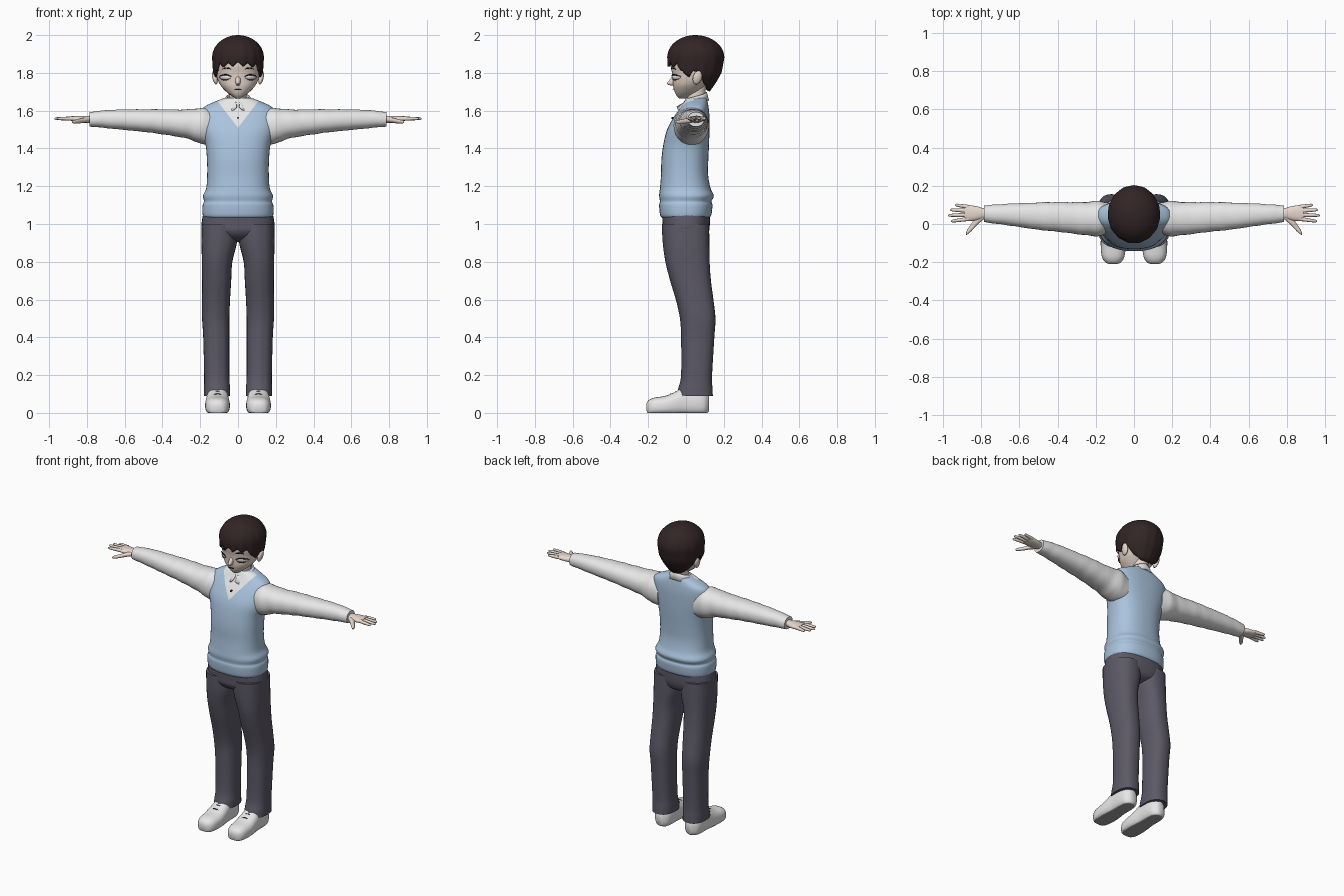
import bpy, bmesh, math
from mathutils import Vector

if "Cube" in bpy.data.objects:
    bpy.data.objects.remove(bpy.data.objects["Cube"])


def material(name, *rgb):
    m = bpy.data.materials.new(name)
    m.use_nodes = True
    m.diffuse_color = (*rgb, 1)
    bsdf = m.node_tree.nodes["Principled BSDF"]
    bsdf.inputs["Base Color"].default_value = (*rgb, 1)
    bsdf.inputs["Roughness"].default_value = 0.8
    return m


SHIRT = material("shirt_white", .8, .8, .8)
VEST = material("vest_blue", .40, .55, .73)
TROUSER = material("trouser_grey", .107, .10, .133)
SKIN = material("skin", .82, .70, .62)
HAIR = material("hair_brown", .032, .018, .019)
SOLE = material("sole_grey", .35, .35, .35)
DARK = material("line_black", .015, .012, .012)
EYE = material("eye_white", .9, .9, .9)


def finish(name, bm, mats, angle=50):
    bmesh.ops.recalc_face_normals(bm, faces=bm.faces)
    mesh = bpy.data.meshes.new(name)
    bm.to_mesh(mesh)
    bm.free()
    for m in mats:
        mesh.materials.append(m)
    for p in mesh.polygons:
        p.use_smooth = True
    mesh.set_sharp_from_angle(angle=math.radians(angle))
    ob = bpy.data.objects.new(name, mesh)
    bpy.context.collection.objects.link(ob)
    return ob


def smooth_rows(rows, steps):
    """Catmull-Rom interpolation between the given sections."""
    out = []
    for i in range(len(rows) - 1):
        a, b, c, d = (rows[min(max(i + k, 0), len(rows) - 1)] for k in (-1, 0, 1, 2))
        for j in range(steps):
            t = j / steps
            out.append([q + t * ((r - p) + t * (2 * p - 5 * q + 4 * r - s
                        + t * (3 * (q - r) + s - p))) / 2
                        for p, q, r, s in zip(a, b, c, d)])
    return out + [rows[-1]]


def skin_grid(bm, rings, closed=True):
    n = len(rings[0])
    for r0, r1 in zip(rings, rings[1:]):
        for i in range(n if closed else n - 1):
            j = (i + 1) % n
            bm.faces.new((r0[i], r0[j], r1[j], r1[i]))


def loft_bm(axis, rows, n=2.2, sides=32, steps=4, side=1, ridge=0, wobble=0):
    """Rows are (position, low, high, low, high) over the two other axes."""
    k = "xyz".index(axis)
    a, b = {"x": (1, 2), "y": (0, 2), "z": (0, 1)}[axis]
    bm = bmesh.new()
    rings = []
    for t, a0, a1, b0, b1 in smooth_rows(rows, steps):
        ring = []
        for i in range(sides):
            w = math.tau * i / sides
            c, s = math.cos(w), math.sin(w)
            f = 1 + wobble * math.sin(t * 70 + 2 * math.sin(w))
            p = [0, 0, 0]
            p[k] = t
            p[a] = (a0 + a1) / 2 + f * (a1 - a0) / 2 * math.copysign(abs(c) ** (2 / n), c)
            p[b] = (b0 + b1) / 2 + f * (b1 - b0) / 2 * math.copysign(abs(s) ** (2 / n), s)
            if i == sides * 3 // 4:
                p[b] -= ridge
            ring.append(bm.verts.new((p[0] * side, p[1], max(p[2], 0))))
        rings.append(ring)
    skin_grid(bm, rings)
    bm.faces.new(rings[0])
    bm.faces.new(rings[-1])
    return bm


def loft(name, axis, rows, mat, **kw):
    return finish(name, loft_bm(axis, rows, **kw), [mat])


def sym(rows):
    return [(z, -w, w, y0, y1) for z, w, y0, y1 in rows]


def lerp(knots, x):
    for p, q in zip(knots, knots[1:]):
        if x <= q[0]:
            t = (x - p[0]) / (q[0] - p[0])
            return [u + t * (v - u) for u, v in zip(p, q)][1:]
    return knots[-1][1:]


# Vest with the shirt showing in the V neck
torso = loft_bm("z", sym([
    (1.035, .18, -.13, .125), (1.05, .187, -.138, .135), (1.1, .187, -.142, .14),
    (1.12, .18, -.138, .135), (1.15, .185, -.142, .147), (1.19, .168, -.138, .13),
    (1.26, .163, -.132, .117), (1.34, .164, -.13, .118), (1.42, .172, -.12, .122),
    (1.5, .195, -.1, .124), (1.57, .2, -.062, .124), (1.615, .185, -.03, .12),
    (1.645, .13, -.012, .115), (1.668, .07, .0, .11)]), n=2.4, sides=48)
slope = .11 / .085
for s in (1, -1):
    bmesh.ops.bisect_plane(torso, geom=torso.verts[:] + torso.edges[:] + torso.faces[:],
                           plane_co=(0, 0, 1.51), plane_no=(slope * s, 0, -1))
for f in torso.faces:
    c = f.calc_center_median()
    f.material_index = int(c.z - 1.51 > abs(c.x) * slope and c.y < .04)
finish("vest", torso, [VEST, SHIRT])

# Shirt collar, open at the front with two points
bm = bmesh.new()
rings = [[], [], []]
for i in range(41):
    w = .12 + (math.tau - .24) * i / 40
    phi = min(w, math.tau - w)
    top = lerp([(0, 1.645), (.8, 1.665), (math.pi, 1.7)], phi)[0]
    low = lerp([(0, 1.63), (.55, 1.59), (1.1, 1.63), (math.pi, 1.655)], phi)[0]
    for ring, t in zip(rings, (0, .3, 1)):
        rx = .062 + .026 * t
        ry = .058 + (.045 if phi < 1.57 else .012) * abs(math.cos(phi)) * t
        ring.append(bm.verts.new((rx * math.sin(w), .052 - ry * math.cos(w), top + (low - top) * t)))
skin_grid(bm, rings, closed=False)
collar = finish("collar", bm, [SHIRT])
mod = collar.modifiers.new("thickness", "SOLIDIFY")
mod.thickness = .008
loft("shirt_button", "y", [(-.078, -.005, .005, 1.557, 1.567), (-.06, -.005, .005, 1.557, 1.567)],
     DARK, sides=12, steps=1)

# Trousers
loft("trouser_seat", "z", sym([
    (.905, .03, -.03, .06), (.925, .12, -.09, .105), (.96, .185, -.12, .122),
    (1.0, .193, -.124, .126), (1.06, .183, -.127, .126)]), TROUSER, n=2.4)

for label, s in (("left", 1), ("right", -1)):
    loft(label + "_trouser_leg", "z", [
        (.09, .042, .18, -.045, .142), (.13, .042, .18, -.035, .14), (.2, .046, .179, -.02, .138),
        (.4, .046, .184, -.02, .15), (.5, .046, .19, -.026, .156), (.6, .042, .19, -.048, .145),
        (.7, .036, .19, -.078, .132), (.8, .03, .191, -.103, .125), (.9, .006, .193, -.117, .124),
        (1.0, .0, .192, -.122, .122)], TROUSER, n=2.4, side=s, ridge=.006)

    # Shoe with a darker flat sole, and laces
    shoe = loft_bm("y", [
        (-.21, .09, .125, .02, .045), (-.2, .068, .15, -.01, .065), (-.17, .05, .168, -.015, .08),
        (-.11, .043, .174, -.015, .09), (-.06, .045, .172, -.015, .11), (-.01, .05, .167, -.015, .135),
        (.06, .052, .165, -.015, .13), (.1, .062, .155, -.01, .11), (.122, .085, .13, .01, .09)],
        n=2.5, side=s)
    bmesh.ops.recalc_face_normals(shoe, faces=shoe.faces)
    for f in shoe.faces:
        f.material_index = int(f.normal.z < -.9)
    finish(label + "_shoe", shoe, [SHIRT, SOLE])
    for i in range(2):
        y, z = -.085 + .03 * i, .098 + .013 * i
        loft(label + "_shoe_lace", "x", [(x, y, y + .006, z - d, z + .006 - d)
             for x, d in ((.085, .006), (.108, 0), (.131, .006))], DARK, sides=8, side=s)

    # Sleeve with soft folds, and cuff
    loft(label + "_sleeve", "x", [
        (.13, -.05, .11, 1.42, 1.6), (.18, -.063, .12, 1.42, 1.613), (.22, -.062, .118, 1.435, 1.612),
        (.28, -.055, .114, 1.455, 1.606), (.4, -.04, .115, 1.475, 1.607), (.5, -.03, .112, 1.488, 1.607),
        (.65, -.008, .106, 1.503, 1.605), (.74, .004, .1, 1.512, 1.598), (.785, .01, .096, 1.516, 1.592)],
        SHIRT, side=s, wobble=.018)

    # Hand
    loft(label + "_palm", "x", [
        (.75, .03, .08, 1.535, 1.575), (.79, .027, .083, 1.535, 1.573), (.82, .02, .092, 1.536, 1.573),
        (.86, .015, .098, 1.54, 1.572), (.885, .02, .098, 1.546, 1.57)], SKIN, side=s)
    for finger, y0, y1, tip in (("index", .027, .014, .957), ("middle", .048, .045, .972),
                                ("ring", .069, .074, .962), ("little", .089, .1, .935)):
        rows = [(.865 + (tip - .865) * t, y0 + (y1 - y0) * t - r, y0 + (y1 - y0) * t + r,
                 1.558 - r, 1.558 + r) for t, r in ((0, .011), (.5, .0095), (.9, .007), (1, .002))]
        loft(f"{label}_{finger}_finger", "x", rows, SKIN, sides=12, side=s)
    loft(label + "_thumb", "x", [
        (.785, .025, .06, 1.54, 1.566), (.82, -.005, .045, 1.535, 1.562), (.85, -.037, .002, 1.532, 1.554),
        (.87, -.054, -.026, 1.532, 1.55), (.878, -.057, -.045, 1.536, 1.546)], SKIN, sides=16, side=s)

# Neck and head
loft("neck", "z", sym([(1.58, .052, .0, .105), (1.66, .045, .005, .1), (1.75, .048, .005, .11)]), SKIN)
HEAD = [(1.665, .012, -.035, .0), (1.68, .036, -.05, .04), (1.7, .062, -.06, .07),
        (1.73, .09, -.068, .1), (1.76, .106, -.07, .13), (1.8, .116, -.074, .16),
        (1.85, .122, -.082, .17), (1.92, .112, -.065, .16), (1.965, .06, -.01, .11)]
loft("head", "z", sym(HEAD), SKIN, sides=48)
loft("nose", "y", [(-.1, -.003, .003, 1.741, 1.748), (-.092, -.008, .008, 1.736, 1.756),
                   (-.075, -.013, .013, 1.733, 1.778), (-.055, -.016, .016, 1.73, 1.79)],
     SKIN, sides=16)


def face_patch(name, x, z, width, height, mat, lift, arch=0):
    """Thin plate that follows the curve of the face."""
    bm = bmesh.new()
    rings = []
    for v in (-.5, 0, .5):
        ring = []
        for i in range(13):
            u = i / 6 - 1
            px = x + u * width / 2
            pz = z + v * height * (1 - .75 * u * u) - arch * u * u
            hw, y0, y1 = lerp(HEAD, pz)
            depth = (1 - min(abs(px) / hw, 1) ** 2.2) ** (1 / 2.2)
            ring.append(bm.verts.new((px, (y0 + y1) / 2 - (y1 - y0) / 2 * depth - lift, pz)))
        rings.append(ring)
    skin_grid(bm, rings, closed=False)
    finish(name, bm, [mat]).modifiers.new("thickness", "SOLIDIFY").thickness = .003


face_patch("mouth", 0, 1.712, .035, .005, DARK, .004)
for label, s in (("left", 1), ("right", -1)):
    face_patch(label + "_eye", s * .067, 1.776, .056, .026, EYE, .005)
    face_patch(label + "_upper_lash", s * .067, 1.79, .064, .007, DARK, .007, .009)
    face_patch(label + "_lower_lash", s * .067, 1.762, .04, .004, DARK, .007, -.004)
    face_patch(label + "_eyebrow", s * .06, 1.826, .045, .007, DARK, .005, .006)
    bm = bmesh.new()
    bmesh.ops.create_uvsphere(bm, u_segments=16, v_segments=10, radius=1)
    for v in bm.verts:
        v.co = Vector((s * (.122 + .014 * v.co.x + .006 * v.co.z),
                       .06 + .024 * v.co.y + .006 * v.co.z, 1.775 + .036 * v.co.z))
    finish(label + "_ear", bm, [SKIN])

# Hair: a domed shell with strand grooves and a jagged fringe
SHAPE = [(1.7, .07, .0, .125), (1.75, .112, -.07, .16), (1.8, .133, -.098, .188), (1.88, .138, -.102, .203)]
EDGE = [(0, 1.835), (.8, 1.83), (1.1, 1.805), (1.35, 1.775), (1.5, 1.81), (1.8, 1.8),
        (2.1, 1.735), (2.5, 1.705), (3.2, 1.7)]
bm = bmesh.new()
rings = []
for j in range(21):
    t = j / 20
    ring = []
    for i in range(120):
        w = math.tau * i / 120
        phi = min(w, math.tau - w)
        strand = abs((i % 8) / 4 - 1)
        z = 2 - (2 - lerp(EDGE, phi)[0] - .022 * strand * (phi < 1.1)) * t ** 1.8
        z = min(z, 2 - .3 * t * t * .4)
        hw, y0, y1 = lerp(SHAPE, min(z, 1.88))
        dome = math.sqrt(max(0, 1 - (max(z - 1.88, 0) / .12) ** 2)) * (1 - .025 * strand * t)
        yc, ry = (y0 + y1) / 2, (y1 - y0) / 2
        ring.append(bm.verts.new((hw * dome * math.sin(w), yc - ry * dome * math.cos(w), z)))
    rings.append(ring)
skin_grid(bm, rings)
bmesh.ops.remove_doubles(bm, verts=bm.verts[:], dist=.0001)
hair = finish("hair", bm, [HAIR], 60)
mod = hair.modifiers.new("thickness", "SOLIDIFY")
mod.thickness = .012
mod.offset = -1
